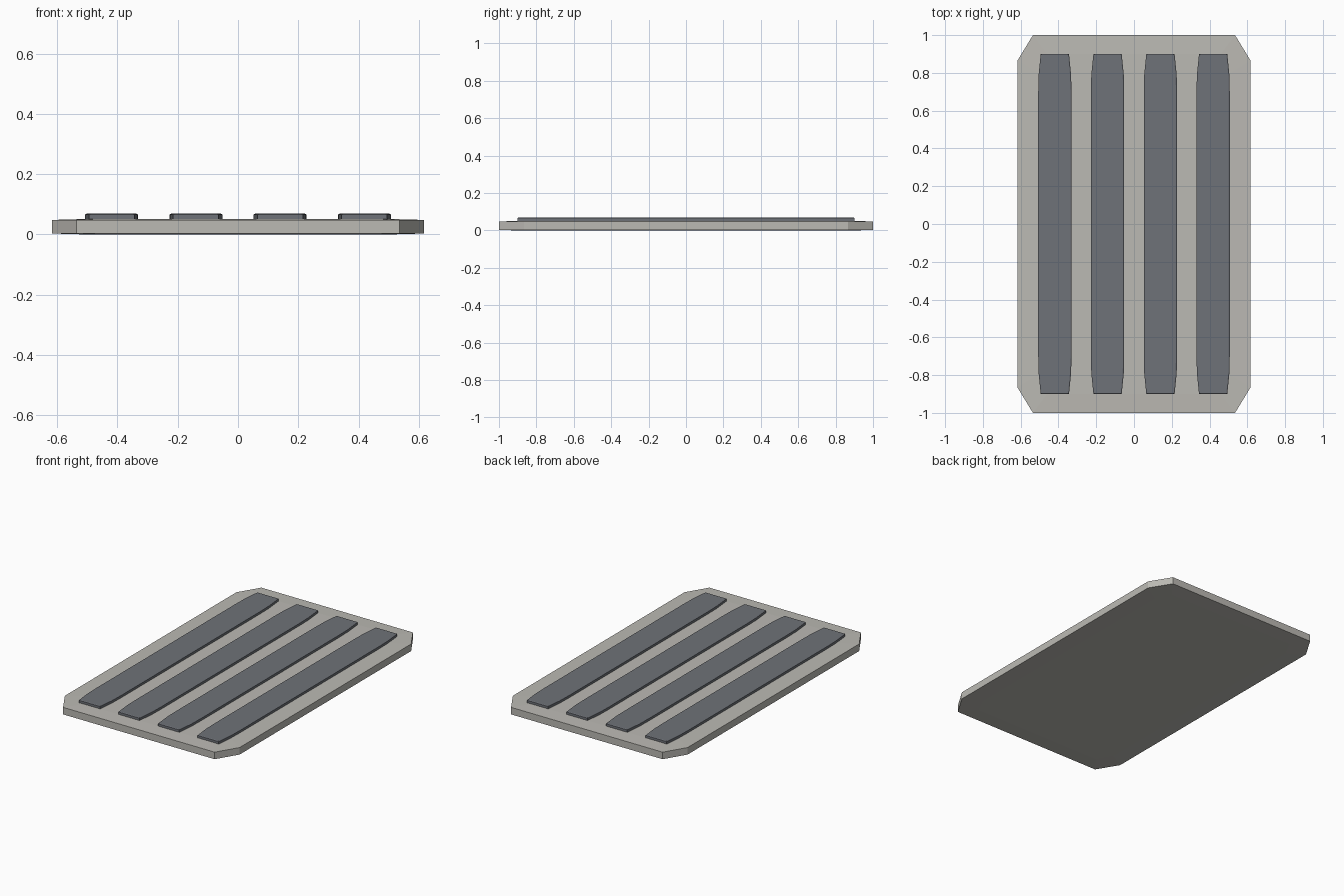
import bpy
import bmesh

cube = bpy.data.objects.get("Cube")
if cube:
    bpy.data.objects.remove(cube, do_unlink=True)


def material(name, rgb):
    mat = bpy.data.materials.new(name)
    mat.use_nodes = True
    color = (*rgb, 1)
    mat.diffuse_color = color
    mat.node_tree.nodes["Principled BSDF"].inputs["Base Color"].default_value = color
    return mat


def outline(quarter):
    """Mirror one corner's points into a full counter-clockwise outline."""
    right = [(x, -y) for x, y in reversed(quarter)] + quarter
    return right + [(-x, -y) for x, y in right]


def loft(name, rings, mat, x=0):
    """Skin a stack of equal-length point rings and cap both ends."""
    bm = bmesh.new()
    loops = [[bm.verts.new(p) for p in ring] for ring in rings]
    for low, high in zip(loops, loops[1:]):
        for i in range(len(low)):
            j = (i + 1) % len(low)
            bm.faces.new((low[i], low[j], high[j], high[i]))
    bm.faces.new(loops[0][::-1])
    bm.faces.new(loops[-1])
    bmesh.ops.recalc_face_normals(bm, faces=bm.faces)
    mesh = bpy.data.meshes.new(name)
    bm.to_mesh(mesh)
    bm.free()
    mesh.materials.append(mat)
    obj = bpy.data.objects.new(name, mesh)
    obj.location.x = x
    bpy.context.collection.objects.link(obj)
    return obj


stone = material("warm light grey", (0.50, 0.49, 0.455))
slate = material("slate grey", (0.157, 0.168, 0.188))

# Base plate with clipped corners and slightly crowned top and bottom
rim = outline([(0.617, 0.865), (0.535, 1.0)])
crown = outline([(0.51, 0.80), (0.46, 0.90)])
loft("base_plate", [
    [(x, y, 0) for x, y in crown],
    [(x, y, 0.003) for x, y in rim],
    [(x, y, 0.048) for x, y in rim],
    [(x, y, 0.051) for x, y in crown],
], stone)

# Four raised strips with tapered ends
strip = outline([(0.088, 0.70), (0.086, 0.79), (0.075, 0.90)])
for i, x in enumerate((-0.419, -0.14, 0.14, 0.419)):
    loft(f"raised_strip_{i + 1}", [
        [(px, py, 0.046) for px, py in strip],
        [(px, py, 0.066) for px, py in strip],
        [(px * 0.93, py * 0.995, 0.069) for px, py in strip],
    ], slate, x)
